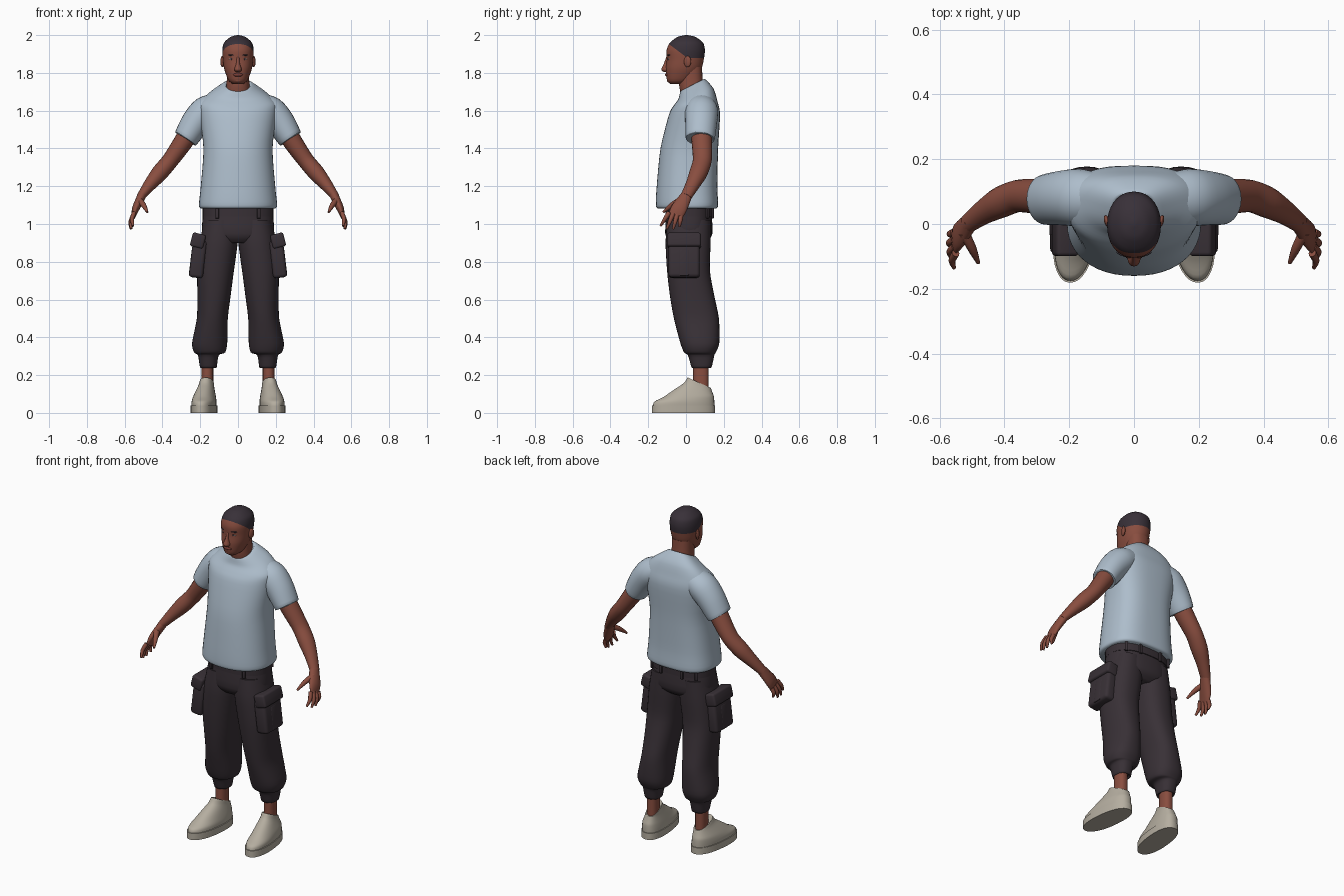
import bpy, bmesh, math
from mathutils import Vector, Matrix

old = bpy.data.objects.get("Cube")
if old:
    bpy.data.objects.remove(old, do_unlink=True)


def material(name, red, green, blue):
    mat = bpy.data.materials.new(name)
    mat.use_nodes = True
    mat.diffuse_color = (red, green, blue, 1)
    mat.node_tree.nodes["Principled BSDF"].inputs["Base Color"].default_value = mat.diffuse_color
    return mat


SKIN = material("brown skin", red=.25, green=.075, blue=.05)
LIPS = material("lip brown", red=.18, green=.045, blue=.035)
HAIR = material("dark hair", red=.04, green=.03, blue=.04)
SHIRT = material("pale blue cotton", red=.42, green=.51, blue=.6)
CLOTH = material("dark trousers", red=.04, green=.03, blue=.037)
SHOE = material("cream shoe", red=.46, green=.42, blue=.35)
EYE = material("eye white", red=.5, green=.45, blue=.42)


def finish(name, bm, *materials, mirror=False):
    bmesh.ops.recalc_face_normals(bm, faces=bm.faces[:])
    mesh = bpy.data.meshes.new(name)
    bm.to_mesh(mesh)
    bm.free()
    for mat in materials:
        mesh.materials.append(mat)
    mesh.polygons.foreach_set("use_smooth", [True] * len(mesh.polygons))
    mesh.set_sharp_from_angle(angle=math.radians(50))
    part = bpy.data.objects.new(name, mesh)
    bpy.context.collection.objects.link(part)
    if mirror:
        part.modifiers.new("Mirror", "MIRROR").use_mirror_merge = False


def spline(rows, steps=4):
    """Smooth curve through rows of numbers, with slightly tight tangents."""
    last = len(rows) - 1
    curve = []
    for i in range(last):
        start, end = rows[i], rows[i + 1]
        leave = (end - rows[max(i - 1, 0)]) * .4
        arrive = (rows[min(i + 2, last)] - start) * .4
        for k in range(steps):
            t = k / steps
            ease = t * t * (3 - 2 * t)
            curve.append(start * (1 - ease) + end * ease
                         + leave * t * (1 - t) ** 2 - arrive * t * t * (1 - t))
    return curve + [rows[-1]]


def bridge(loops):
    bm = bmesh.new()
    rings = [[bm.verts.new(point) for point in loop] for loop in loops]
    for low, high in zip(rings, rings[1:]):
        for i in range(len(low)):
            bm.faces.new((low[i - 1], low[i], high[i], high[i - 1]))
    bm.faces.new(rings[0])
    bm.faces.new(rings[-1])
    return bm


def ring(z, half, front, back, x=0, tilt=0):
    return Vector((z, half, front, back, x, tilt))


def joint(x, y, z, thick, wide):
    return Vector((x, y, z, thick, wide))


def rounded(value, power):
    return math.copysign(abs(value) ** (2 / power), value)


def upright(*rings, chest=2.2, spine=2.4, sides=36, shear=0):
    """Stack of level rings, with separate squareness for front and back."""
    loops = []
    for z, half, front, back, x, tilt in spline(rings):
        loop = []
        for i in range(sides):
            a = math.tau * i / sides
            power = chest if math.sin(a) < 0 else spine
            dy = rounded(math.sin(a), power) * (back - front) / 2
            dx = rounded(math.cos(a), power) * half
            loop.append((x + dx + shear * dy, (front + back) / 2 + dy, z + tilt * dy))
        loops.append(loop)
    return bridge(loops)


def limb(*joints, sides=20):
    """Oval tube that follows a path of joints."""
    rows = spline(joints)
    path = [row.xyz if len(row) < 4 else Vector(row[:3]) for row in rows]
    loops = []
    for i, (centre, row) in enumerate(zip(path, rows)):
        along = path[min(i + 1, len(path) - 1)] - path[max(i - 1, 0)]
        across = along.cross(Vector((0, 1, 0))).normalized()
        depth = across.cross(along.normalized())
        angles = [math.tau * k / sides for k in range(sides)]
        loops.append([centre + across * row[3] * math.cos(a) + depth * row[4] * math.sin(a)
                      for a in angles])
    return bridge(loops)


def blob(name, place, size, mat, mirror=True, turn=0):
    bm = bmesh.new()
    matrix = Matrix.LocRotScale(Vector(place), Matrix.Rotation(turn, 3, "Z"), Vector(size))
    bmesh.ops.create_uvsphere(bm, u_segments=16, v_segments=10, radius=1, matrix=matrix)
    finish(name, bm, mat, mirror=mirror)


def box(name, place, size, bevel, lean=0, turn=0):
    bm = bmesh.new()
    spin = Matrix.Rotation(turn, 3, "Z") @ Matrix.Rotation(lean, 3, "Y")
    bmesh.ops.create_cube(bm, size=1, matrix=Matrix.LocRotScale(Vector(place), spin, Vector(size)))
    bmesh.ops.bevel(bm, geom=bm.edges[:], offset=bevel, segments=3, profile=.5, affect="EDGES")
    finish(name, bm, CLOTH, mirror=True)


# Head, with the hairline cut into the scalp
head = upright(
    ring(z=1.74, half=.025, front=-.08, back=-.02),
    ring(z=1.76, half=.05, front=-.1, back=.03),
    ring(z=1.82, half=.073, front=-.107, back=.08),
    ring(z=1.87, half=.08, front=-.102, back=.094),
    ring(z=1.92, half=.083, front=-.103, back=.1),
    ring(z=1.96, half=.074, front=-.085, back=.09),
    ring(z=1.99, half=.04, front=-.045, back=.05),
    ring(z=2, half=.006, front=-.005, back=.01), spine=2.1)
hairline = [(Vector((0, 0, 1.885)), Vector((0, .6, .8))), (Vector((0, 0, 1.88)), Vector((0, 0, 1)))]
for point, normal in hairline:
    bmesh.ops.bisect_plane(head, geom=head.verts[:] + head.edges[:] + head.faces[:],
                           plane_co=point, plane_no=normal)
for face in head.faces:
    centre = face.calc_center_median()
    face.material_index = int(all((centre - point).dot(normal) > 0 for point, normal in hairline))
finish("head", head, SKIN, HAIR)
finish("neck", upright(
    ring(z=1.66, half=.07, front=-.02, back=.11),
    ring(z=1.74, half=.06, front=-.037, back=.09),
    ring(z=1.83, half=.06, front=-.03, back=.085)), SKIN)

# Face
finish("nose", upright(
    ring(z=1.805, half=.012, front=-.118, back=-.08),
    ring(z=1.818, half=.02, front=-.131, back=-.08),
    ring(z=1.85, half=.01, front=-.117, back=-.08),
    ring(z=1.885, half=.008, front=-.104, back=-.08), sides=16), SKIN)
blob("lips", (0, -.1, 1.79), (.026, .011, .01), LIPS, mirror=False)
blob("chin", (0, -.085, 1.762), (.026, .016, .015), SKIN, mirror=False)
blob("eyes", (.034, -.088, 1.874), (.014, .007, .006), EYE, turn=.25)
blob("pupils", (.034, -.093, 1.874), (.006, .004, .006), HAIR)
blob("eyebrows", (.035, -.091, 1.894), (.02, .008, .004), HAIR, turn=.3)
blob("ears", (.083, .008, 1.86), (.009, .02, .03), SKIN, turn=-.3)

# Shirt
finish("shirt_body", upright(
    ring(z=1.083, half=.197, front=-.15, back=.16),
    ring(z=1.1, half=.207, front=-.16, back=.17),
    ring(z=1.2, half=.197, front=-.155, back=.166),
    ring(z=1.4, half=.183, front=-.135, back=.17),
    ring(z=1.58, half=.204, front=-.09, back=.18),
    ring(z=1.64, half=.203, front=-.064, back=.166, tilt=.1),
    ring(z=1.69, half=.15, front=-.04, back=.145, tilt=.3),
    ring(z=1.735, half=.074, front=-.03, back=.1, tilt=.5),
    ring(z=1.73, half=.062, front=-.02, back=.09, tilt=.5), spine=2.8, sides=48), SHIRT)
finish("sleeves", limb(
    joint(x=.1, y=.08, z=1.625, thick=.07, wide=.075),
    joint(x=.17, y=.082, z=1.595, thick=.082, wide=.088),
    joint(x=.225, y=.08, z=1.535, thick=.077, wide=.084),
    joint(x=.275, y=.075, z=1.455, thick=.066, wide=.077),
    joint(x=.274, y=.075, z=1.457, thick=.058, wide=.068), sides=28), SHIRT, mirror=True)

# Arms and hands
finish("arms", limb(
    joint(x=.235, y=.08, z=1.52, thick=.055, wide=.058),
    joint(x=.3, y=.085, z=1.42, thick=.05, wide=.054),
    joint(x=.36, y=.086, z=1.335, thick=.044, wide=.05),
    joint(x=.415, y=.065, z=1.27, thick=.044, wide=.048),
    joint(x=.465, y=.036, z=1.21, thick=.034, wide=.038),
    joint(x=.515, y=0, z=1.145, thick=.022, wide=.03)), SKIN, mirror=True)
finish("palms", limb(
    joint(x=.503, y=.01, z=1.163, thick=.024, wide=.028),
    joint(x=.54, y=-.035, z=1.085, thick=.02, wide=.042),
    joint(x=.553, y=-.058, z=1.04, thick=.01, wide=.037)), SKIN, mirror=True)
for i, finger in enumerate(("index", "middle", "ring", "little")):
    spread = i / 3
    arch = math.sin(math.pi * spread)
    base = Vector((.55, -.09, 1.06)).lerp(Vector((.556, -.027, 1.04)), spread)
    tip = Vector((.555, -.135, .99)).lerp(Vector((.56, -.035, .985)), spread)
    tip += Vector((.01, 0, -.016)) * arch
    knuckle = base.lerp(tip, .5) + Vector((.009, 0, 0))
    finish(finger + "_fingers", limb(
        joint(*base, thick=.012, wide=.013), joint(*knuckle, thick=.011, wide=.011),
        joint(*tip, thick=.006, wide=.006), sides=10), SKIN, mirror=True)
finish("thumbs", limb(
    joint(x=.525, y=-.025, z=1.13, thick=.016, wide=.018),
    joint(x=.5, y=-.075, z=1.1, thick=.014, wide=.014),
    joint(x=.48, y=-.12, z=1.063, thick=.006, wide=.006), sides=10), SKIN, mirror=True)

# Trousers
finish("trouser_hips", upright(
    ring(z=.9, half=.13, front=-.08, back=.1),
    ring(z=.95, half=.19, front=-.11, back=.14),
    ring(z=1.12, half=.178, front=-.1, back=.13)), CLOTH)
finish("waistband", upright(
    *[ring(z=z, half=.188, front=-.109, back=.142) for z in (1.04, 1.085)]), CLOTH)
for name, x, y, turn in (("back", .07, .142, 0), ("side", .15, .115, -.7), ("front", .11, -.1, .35)):
    box(name + "_belt_loops", (x, y, 1.06), (.018, .012, .06), bevel=.003, turn=turn)
finish("trouser_legs", upright(
    ring(z=1.02, x=.09, half=.09, front=-.1, back=.13),
    ring(z=.9, x=.102, half=.1, front=-.108, back=.13),
    ring(z=.75, x=.119, half=.097, front=-.1, back=.127),
    ring(z=.62, x=.127, half=.088, front=-.085, back=.15),
    ring(z=.5, x=.136, half=.082, front=-.064, back=.174),
    ring(z=.37, x=.15, half=.093, front=-.03, back=.176),
    ring(z=.32, x=.15, half=.082, front=-.01, back=.158),
    ring(z=.305, x=.157, half=.055, front=.01, back=.15),
    ring(z=.24, x=.157, half=.044, front=.03, back=.135),
    ring(z=.25, x=.157, half=.034, front=.04, back=.12)), CLOTH, mirror=True)
box("cargo_pockets", (.212, -.01, .815), (.075, .165, .2), bevel=.018, lean=-.12)
box("pocket_flaps", (.212, -.01, .912), (.072, .178, .075), bevel=.012, lean=-.25)
box("pocket_pleats", (.247, -.01, .795), (.012, .05, .14), bevel=.004, lean=-.12)

# Ankles and shoes
finish("ankles", upright(
    *[ring(z=z, x=.162, half=.031, front=.038, back=.12) for z in (.1, .3)]), SKIN, mirror=True)
finish("shoe_soles", upright(
    *[ring(z=z, x=.18, half=.068, front=-.181, back=.154) for z in (0, .04)],
    shear=-.1), SHOE, mirror=True)
finish("shoe_uppers", upright(
    ring(z=.03, x=.18, half=.063, front=-.177, back=.15),
    ring(z=.06, x=.18, half=.063, front=-.167, back=.15),
    ring(z=.09, x=.177, half=.057, front=-.11, back=.147),
    ring(z=.14, x=.168, half=.041, front=-.015, back=.134, tilt=-.2),
    ring(z=.16, x=.165, half=.037, front=.01, back=.13, tilt=-.45),
    ring(z=.15, x=.165, half=.028, front=.025, back=.12, tilt=-.4), shear=-.1), SHOE, mirror=True)
